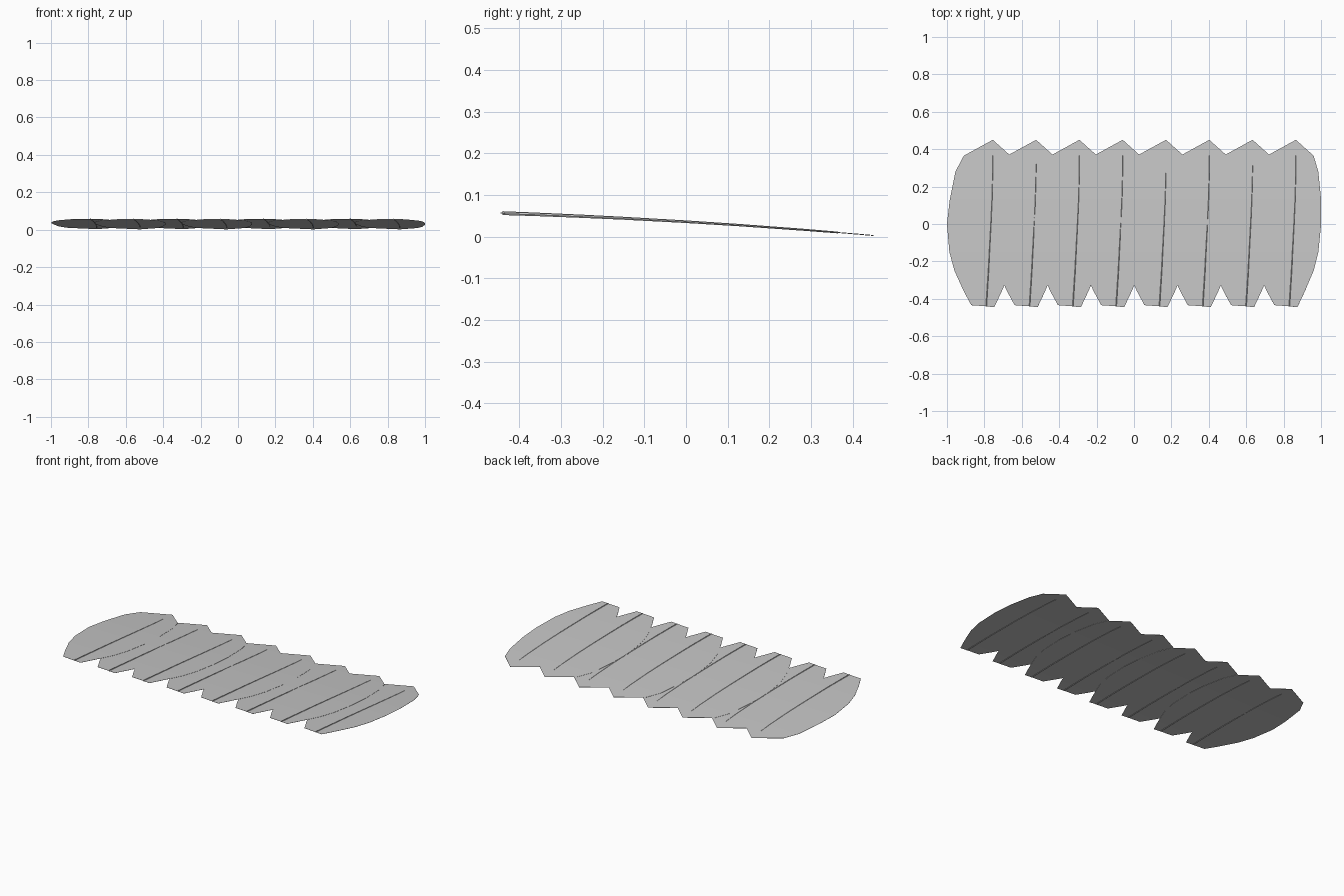
import bpy

cube = bpy.data.objects.get("Cube")
if cube:
    bpy.data.objects.remove(cube, do_unlink=True)

# One pale grey for the whole wing
GREY = bpy.data.materials.new("pale grey")
GREY.use_nodes = True
colour = (0.56, 0.56, 0.56, 1)
GREY.diffuse_color = colour
GREY.node_tree.nodes["Principled BSDF"].inputs["Base Color"].default_value = colour

# Feather outline: y, left edge, shaft and right edge offsets
ROWS = [
    (-0.44, -0.115, -0.035, 0.008),
    (-0.36, -0.155, -0.030, 0.048),
    (-0.25, -0.205, -0.023, 0.095),
    (-0.15, -0.232, -0.018, 0.120),
    (0.00, -0.245, -0.010, 0.135),
    (0.13, -0.230, -0.004, 0.135),
    (0.28, -0.200, 0.000, 0.120),
    (0.365, -0.155, 0.000, 0.095),
]
TIP_Y = 0.45
COUNT, SPACING, FIRST = 8, 0.2315, -0.755


def droop(y):
    # Gentle downward bend towards the tip
    return 0.036 - 0.06 * y - 0.03 * y * y


def make_object(name, verts, faces):
    mesh = bpy.data.meshes.new(name)
    mesh.from_pydata(verts, [], faces)
    mesh.materials.append(GREY)
    obj = bpy.data.objects.new(name, mesh)
    bpy.context.collection.objects.link(obj)
    return obj


def add_vane(name, cx, lift):
    verts, faces = [], []
    for y, *offsets in ROWS:
        verts += [(cx + x, y, droop(y) + lift) for x in offsets]
    # Slightly slanted root edge
    for k, shift in enumerate((0.006, 0, -0.005)):
        x, y, z = verts[k]
        verts[k] = (x, y + shift, z)
    verts.append((cx, TIP_Y, droop(TIP_Y) + lift))
    tip = len(verts) - 1
    for i in range(len(ROWS) - 1):
        for a in (3 * i, 3 * i + 1):
            faces.append((a, a + 1, a + 4, a + 3))
    faces += [(tip - 3, tip - 2, tip), (tip - 2, tip - 1, tip)]
    obj = make_object(name, verts, faces)
    mod = obj.modifiers.new("thickness", 'SOLIDIFY')
    mod.thickness = 0.001
    mod.offset = 0


def add_quill(name, cx, lift):
    # Slim four-sided shaft that tapers towards the tip
    verts, faces = [], []
    for i, (y, _, x, _) in enumerate(ROWS):
        taper = 1 - 0.09 * i
        w, h = 0.003 * taper, 0.004 * taper
        z = droop(y) + lift
        verts += [(cx + x + w, y, z), (cx + x, y, z + h),
                  (cx + x - w, y, z), (cx + x, y, z - h)]
        if i:
            b = 4 * i
            faces += [(b - 4 + k, b + k, b + (k + 1) % 4, b - 4 + (k + 1) % 4)
                      for k in range(4)]
    last = len(verts) - 4
    faces += [(0, 1, 2, 3), tuple(range(last + 3, last - 1, -1))]
    obj = make_object(name, verts, faces)
    # Outward facing normals
    obj.data.flip_normals()


# Row of overlapping feathers, alternately raised and lowered
for n in range(COUNT):
    centre = FIRST + n * SPACING
    lift = 0.0006 if n % 2 == 0 else -0.0006
    add_vane(f"feather_vane_{n + 1}", centre, lift)
    add_quill(f"feather_quill_{n + 1}", centre, lift)
